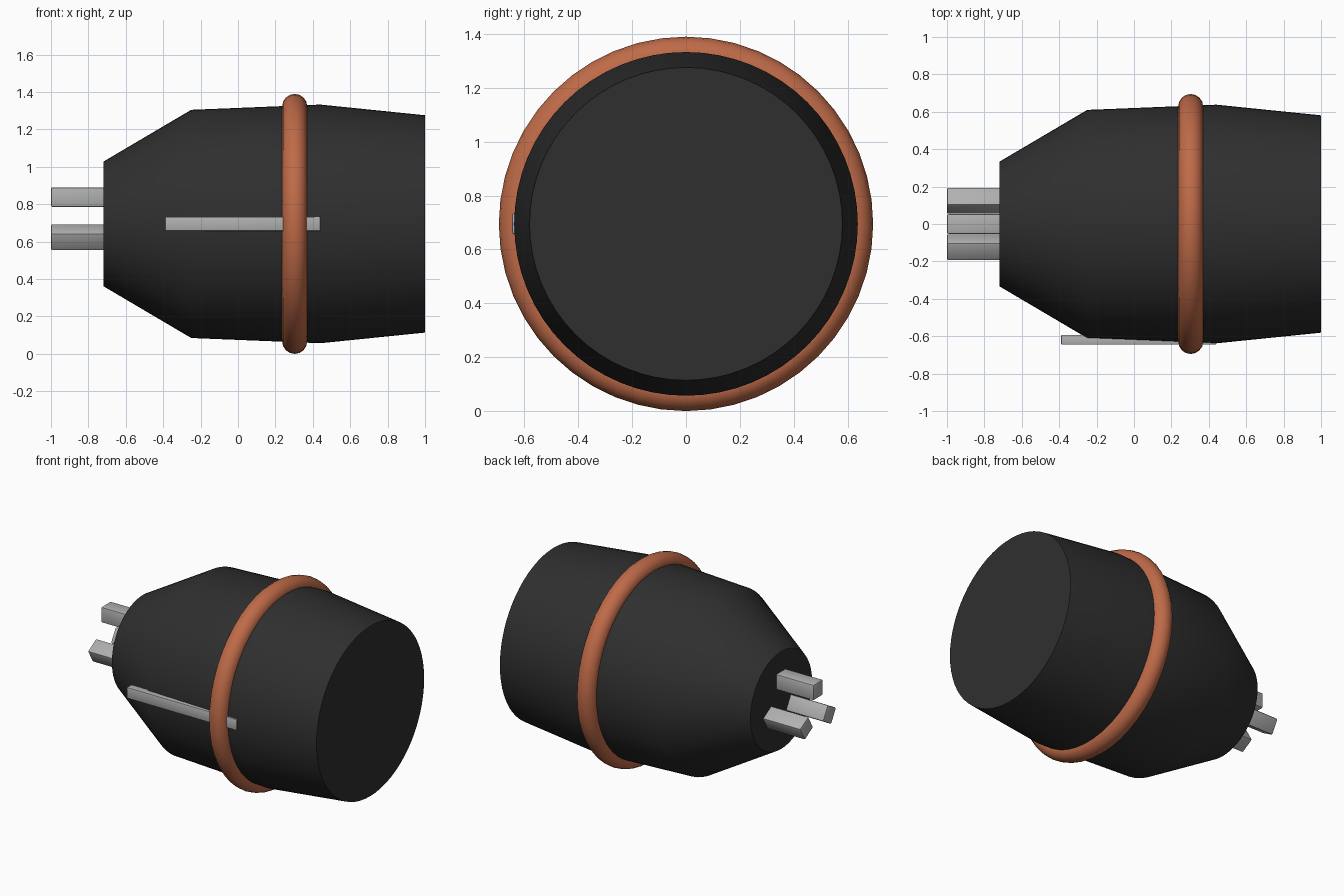
import bpy
import bmesh
import math
from mathutils import Matrix, Vector

cube = bpy.data.objects.get("Cube")
if cube:
    bpy.data.objects.remove(cube, do_unlink=True)

AXIS_Z = 0.695   # height of the turning axis, which runs along x


def make_material(name, color, roughness):
    mat = bpy.data.materials.new(name)
    mat.use_nodes = True
    mat.diffuse_color = (*color, 1)
    shader = mat.node_tree.nodes["Principled BSDF"]
    shader.inputs["Base Color"].default_value = (*color, 1)
    shader.inputs["Roughness"].default_value = roughness
    return mat


black = make_material("matte black", (0.028, 0.028, 0.028), 0.6)
copper = make_material("copper orange", (0.52, 0.145, 0.065), 0.5)
steel = make_material("steel grey", (0.43, 0.44, 0.43), 0.4)


def finish(obj, mat):
    obj.data.materials.append(mat)
    bpy.ops.object.select_all(action="DESELECT")
    obj.select_set(True)
    bpy.context.view_layer.objects.active = obj
    bpy.ops.object.shade_smooth_by_angle(angle=math.radians(30))
    return obj


def add_mesh(name, bm, mat):
    bmesh.ops.recalc_face_normals(bm, faces=bm.faces)
    mesh = bpy.data.meshes.new(name)
    bm.to_mesh(mesh)
    bm.free()
    obj = bpy.data.objects.new(name, mesh)
    bpy.context.collection.objects.link(obj)
    return finish(obj, mat)


def turned(name, profile, segments, mat):
    """Revolve (x, radius) points about the axis and cap both ends."""
    bm = bmesh.new()
    rings = []
    for x, r in profile:
        angles = [math.tau * i / segments for i in range(segments)]
        rings.append([bm.verts.new((x, r * math.sin(a), AXIS_Z + r * math.cos(a)))
                      for a in angles])
    for a, b in zip(rings, rings[1:]):
        for i in range(segments):
            j = (i + 1) % segments
            bm.faces.new((a[i], a[j], b[j], b[i]))
    bm.faces.new(rings[0])
    bm.faces.new(rings[-1])
    return add_mesh(name, bm, mat)


def bar(name, center, size, angle, bevel, mat):
    """Bevelled box placed relative to the axis and turned about it."""
    bm = bmesh.new()
    bmesh.ops.create_cube(bm, size=1)
    bmesh.ops.scale(bm, vec=Vector(size), verts=bm.verts)
    bmesh.ops.bevel(bm, geom=bm.edges[:], offset=bevel, segments=2,
                    profile=0.5, affect="EDGES")
    bmesh.ops.transform(bm, verts=bm.verts, matrix=(
        Matrix.Translation((0, 0, AXIS_Z))
        @ Matrix.Rotation(angle, 4, "X")
        @ Matrix.Translation(center)))
    return add_mesh(name, bm, mat)


# Tapered body
turned("body", [(-0.72, 0.333), (-0.25, 0.61), (0.44, 0.638), (1.0, 0.581)],
       64, black)

# Round collar
bpy.ops.mesh.primitive_torus_add(
    major_segments=48, minor_segments=16, major_radius=0.628, minor_radius=0.067,
    location=(0.303, 0, AXIS_Z), rotation=(0, math.pi / 2, 0))
collar = bpy.context.object
collar.name = "collar_ring"
finish(collar, copper)

# Three gripping jaws
for i in range(3):
    bar(f"jaw_{i + 1}", (-0.83, 0, 0.143), (0.34, 0.105, 0.105),
        math.tau * i / 3, 0.008, steel)

# Key strip along the front
bar("key_strip", (0.025, -0.619, 0), (0.83, 0.053, 0.076), 0, 0.006, steel)
